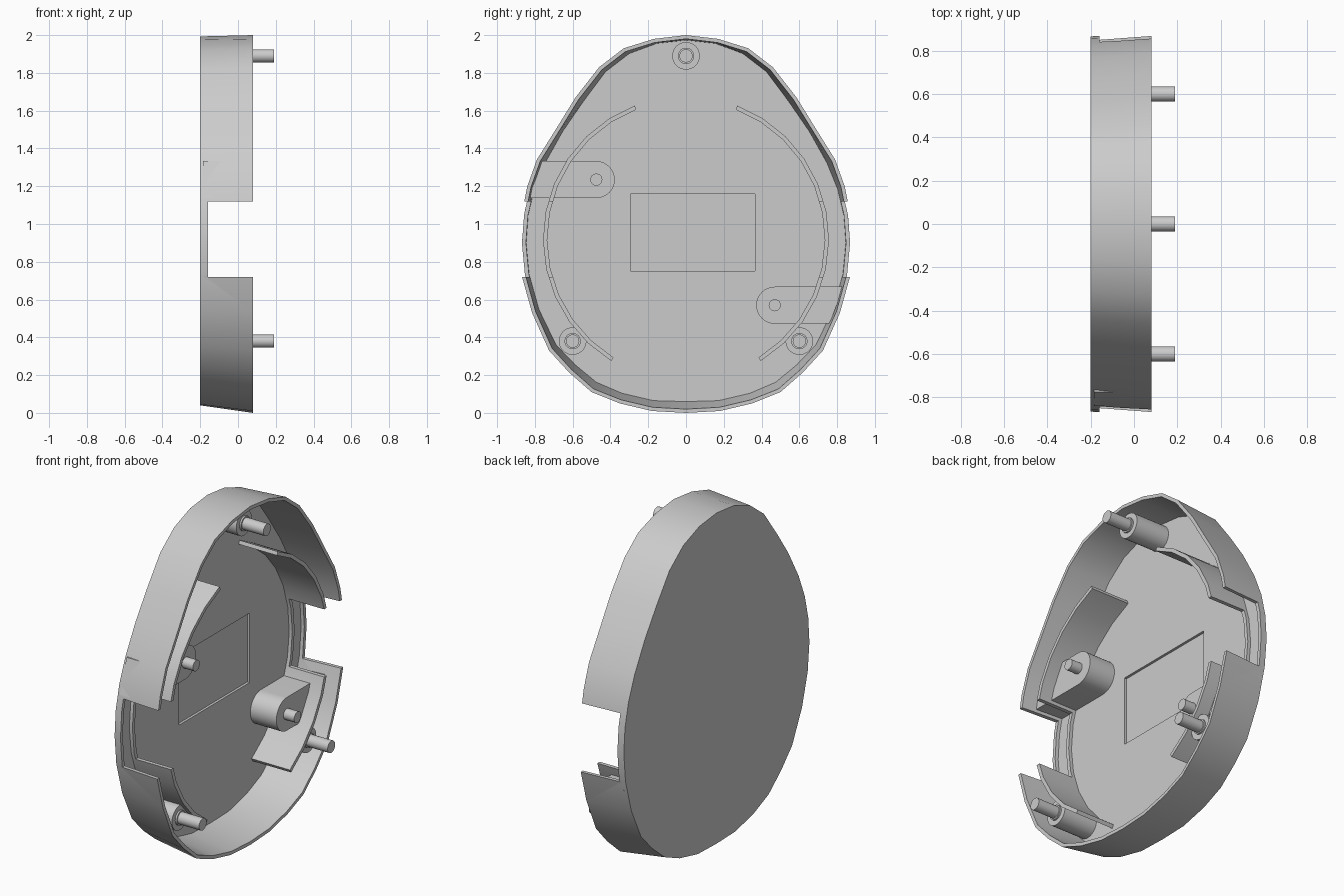
import bpy, bmesh, math
from mathutils import Vector

cube = bpy.data.objects.get("Cube")
if cube:
    bpy.data.objects.remove(cube, do_unlink=True)

grey = bpy.data.materials.new("plain grey")
grey.use_nodes = True
grey.diffuse_color = (0.6, 0.6, 0.6, 1)
grey.node_tree.nodes["Principled BSDF"].inputs["Base Color"].default_value = (0.6, 0.6, 0.6, 1)

# Depths along x, measured from the closed back to the open side
BACK, FLOOR, LIP, RIM = -0.2, -0.18, -0.16, 0.08
BOSS, PIN_TIP = 0.04, 0.19
PAD, PAD_TIP = -0.01, 0.06


def loft(name, rings, depths):
    """Skin a closed stack of equal (y, z) rings, capping both ends."""
    bm = bmesh.new()
    rows = [[bm.verts.new((x, y, z)) for y, z in ring] for ring, x in zip(rings, depths)]
    n = len(rows[0])
    for a, b in zip(rows, rows[1:]):
        for i in range(n):
            j = (i + 1) % n
            bm.faces.new((a[i], a[j], b[j], b[i]))
    bm.faces.new(rows[0][::-1])
    bm.faces.new(rows[-1])
    bmesh.ops.recalc_face_normals(bm, faces=bm.faces)
    mesh = bpy.data.meshes.new(name)
    bm.to_mesh(mesh)
    bm.free()
    mesh.materials.append(grey)
    obj = bpy.data.objects.new(name, mesh)
    bpy.context.collection.objects.link(obj)
    return obj


def prism(name, ring, x0, x1):
    return loft(name, [ring, ring], [x0, x1])


def arc(cy, cz, r, start, end, steps):
    angles = [math.radians(start + (end - start) * i / steps) for i in range(steps + 1)]
    return [(cy + r * math.cos(a), cz + r * math.sin(a)) for a in angles]


def circle(cy, cz, r, sides=32):
    return arc(cy, cz, r, 0, 360, sides)[:-1]


def box(name, y0, y1, z0, z1, x0, x1):
    return prism(name, [(y0, z0), (y1, z0), (y1, z1), (y0, z1)], x0, x1)


def cut(obj, cutter):
    cutter.hide_render = True
    mod = obj.modifiers.new("cut", "BOOLEAN")
    mod.operation = "DIFFERENCE"
    mod.solver = "EXACT"
    mod.object = cutter
    bpy.context.view_layer.objects.active = obj
    bpy.ops.object.modifier_apply(modifier=mod.name)


def smooth(obj):
    bpy.ops.object.select_all(action="DESELECT")
    obj.select_set(True)
    bpy.context.view_layer.objects.active = obj
    bpy.ops.object.shade_smooth_by_angle(angle=math.radians(30))


def mirrored(half):
    return half + [(-y, z) for y, z in half[-2:0:-1]]


def inset(ring, amount):
    """Move every point inward along its averaged edge normal."""
    result = []
    for i, p in enumerate(ring):
        along = Vector(ring[(i + 1) % len(ring)]) - Vector(ring[i - 1])
        normal = Vector((along.y, -along.x)).normalized()
        result.append(tuple(Vector(p) + normal * amount))
    return result


# Egg-shaped tray: wide rim, slightly smaller back
rim = mirrored([(0, 2), (.17, 1.98), (.33, 1.93), (.46, 1.83), (.585, 1.67), (.69, 1.5),
                (.79, 1.34), (.84, 1.2), (.87, 1.05), (.885, .9), (.868, .72), (.815, .53),
                (.725, .33), (.62, .215), (.5, .11), (.35, .05), (.18, .01), (0, 0)])
back = mirrored([(0, 1.993), (.16, 1.975), (.31, 1.92), (.44, 1.82), (.56, 1.66), (.67, 1.5),
                 (.765, 1.33), (.822, 1.19), (.855, 1.05), (.866, .9), (.85, .73), (.797, .54),
                 (.705, .35), (.6, .24), (.485, .145), (.345, .085), (.175, .045), (0, .04)])
shell = loft("shell", [back, rim, inset(rim, .02), inset(back, .02)], [BACK, RIM, RIM, FLOOR])

# Side notches through wall and ribs, and the shallow window recess in the floor
notch = box("notch_cutter", -1, 1, .72, 1.12, LIP, .3)
recess = box("recess_cutter", -.295, .365, .75, 1.16, -.195, -.1)
cut(shell, notch)
cut(shell, recess)
parts = [shell]

# Curved inner ribs
for side, label in ((1, "left"), (-1, "right")):
    ring = arc(0, .92, .757, -58.5, 69, 11) + arc(0, .92, .735, 69, -58.5, 11)
    rib = prism(label + "_rib", [(side * y, z) for y, z in ring], FLOOR - .005, .07)
    cut(rib, notch)
    parts.append(rib)

# Posts with locating pins
for label, y, z in (("top", 0, 1.89), ("left", .6, .38), ("right", -.6, .38)):
    parts.append(prism(label + "_post", circle(y, z, .073), FLOOR - .005, BOSS))
    parts.append(prism(label + "_pin_collar", circle(y, z, .043), BOSS - .01, BOSS + .01))
    parts.append(prism(label + "_pin", circle(y, z, .035), BOSS, PIN_TIP))

# Round-ended mounting pads with small pegs
for label, side, y, z, top, low in (("right", -1, .475, 1.235, .775, .84),
                                    ("left", 1, .47, .57, .835, .76)):
    ring = [(top, z + .098)] + arc(y, z, .098, 90, 270, 16) + [(low, z - .098)]
    parts.append(prism(label + "_pad", [(side * a, b) for a, b in ring], FLOOR - .005, PAD))
    parts.append(prism(label + "_peg", circle(side * y, z, .032, 24), PAD - .01, PAD_TIP))

for cutter in (notch, recess):
    bpy.data.objects.remove(cutter, do_unlink=True)
for part in parts:
    smooth(part)
